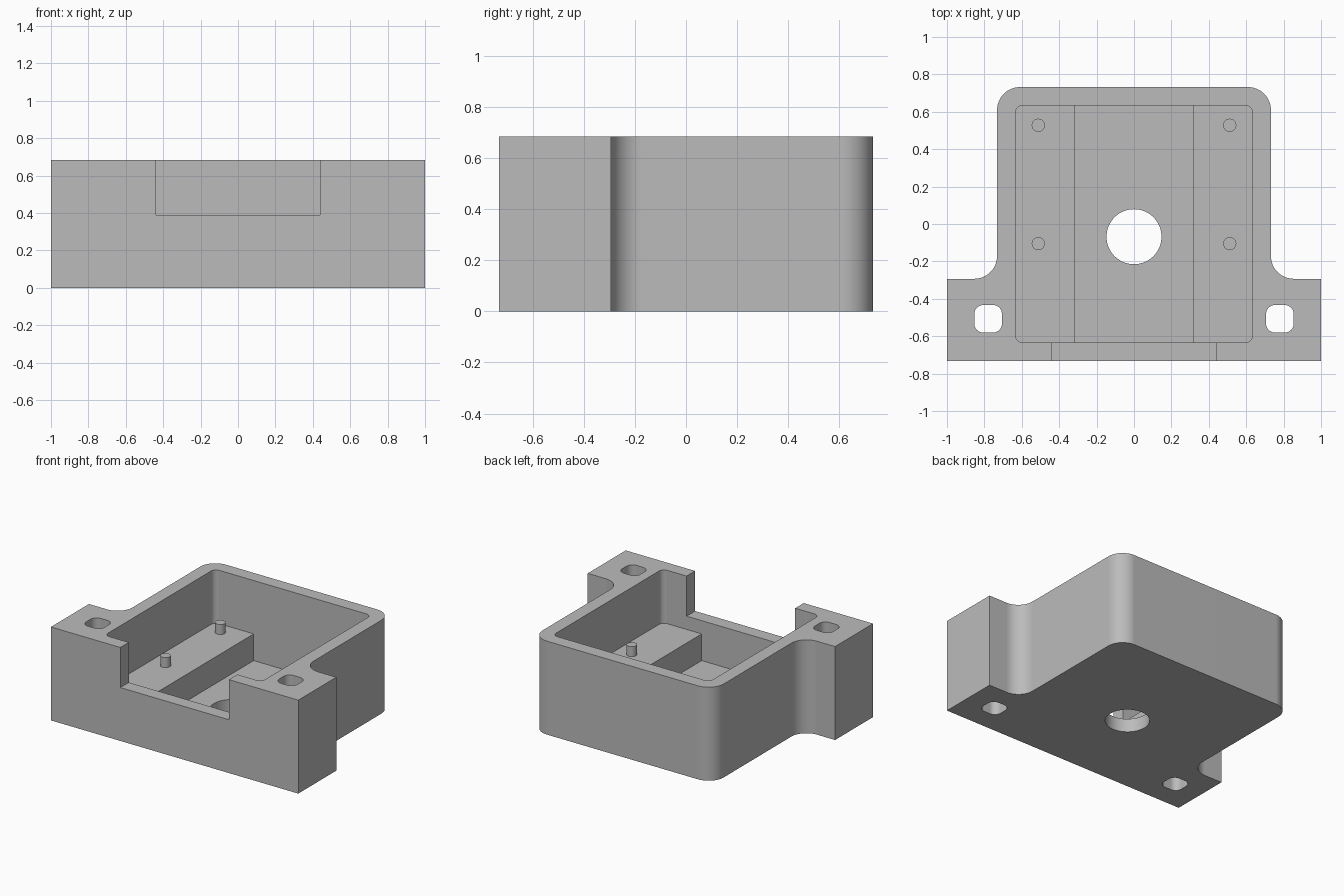
import bpy, bmesh, math
from mathutils import Vector

if "Cube" in bpy.data.objects:
    bpy.data.objects.remove(bpy.data.objects["Cube"], do_unlink=True)

# Key dimensions
HEIGHT, FLOOR, SHELF, NOTCH = 0.683, 0.098, 0.293, 0.39
OUTER, INNER, EAR_Y = 0.732, 0.634, -0.293
CHANNEL_X, NOTCH_X = 0.317, 0.439
ABOVE = HEIGHT + 0.1

grey = bpy.data.materials.new("grey_plastic")
grey.use_nodes = True
colour = (0.5, 0.5, 0.5, 1)
grey.diffuse_color = colour
grey.node_tree.nodes["Principled BSDF"].inputs["Base Color"].default_value = colour


def fillet(corners, steps=12):
    """Round the right-angled corners (x, y, radius) of an outline."""
    points = []
    for i, (x, y, r) in enumerate(corners):
        p = Vector((x, y))
        if r == 0:
            points.append(p)
            continue
        a = (Vector(corners[i - 1][:2]) - p).normalized() * r
        b = (Vector(corners[(i + 1) % len(corners)][:2]) - p).normalized() * r
        for s in range(steps + 1):
            t = math.pi / 2 * s / steps
            points.append(p + a * (1 - math.sin(t)) + b * (1 - math.cos(t)))
    return points


def rectangle(x0, x1, y0, y1, r=0):
    return fillet([(x0, y0, r), (x1, y0, r), (x1, y1, r), (x0, y1, r)])


def circle(x, y, r, sides=48):
    angles = [2 * math.pi * i / sides for i in range(sides)]
    return [Vector((x + r * math.cos(a), y + r * math.sin(a))) for a in angles]


def prism(name, outline, z0, z1):
    """Extrude a flat outline between two heights."""
    bm = bmesh.new()
    face = bm.faces.new([bm.verts.new((p.x, p.y, z0)) for p in outline])
    top = bmesh.ops.extrude_face_region(bm, geom=[face])["geom"]
    bmesh.ops.translate(bm, vec=(0, 0, z1 - z0),
                        verts=[v for v in top if isinstance(v, bmesh.types.BMVert)])
    bmesh.ops.recalc_face_normals(bm, faces=bm.faces)
    mesh = bpy.data.meshes.new(name)
    bm.to_mesh(mesh)
    bm.free()
    mesh.materials.append(grey)
    obj = bpy.data.objects.new(name, mesh)
    bpy.context.collection.objects.link(obj)
    return obj


def activate(obj):
    bpy.ops.object.select_all(action="DESELECT")
    obj.select_set(True)
    bpy.context.view_layer.objects.active = obj


def cut(target, outline, z0, z1):
    cutter = prism("cutter", outline, z0, z1)
    mod = target.modifiers.new("cut", "BOOLEAN")
    mod.operation, mod.solver, mod.object = "DIFFERENCE", "EXACT", cutter
    activate(target)
    bpy.ops.object.modifier_apply(modifier=mod.name)
    bpy.data.objects.remove(cutter, do_unlink=True)


# Housing with rounded back corners and filleted mounting ears
half = [(1, -OUTER, 0), (1, EAR_Y, 0), (OUTER, EAR_Y, 0.122), (OUTER, OUTER, 0.122)]
mirrored = [(-x, y, r) for x, y, r in reversed(half)]
housing = prism("housing", fillet(half + mirrored), 0, HEIGHT)

# Cavity down to the side shelves, then the deeper central channel
cut(housing, rectangle(-INNER, INNER, -INNER, INNER, 0.04), SHELF, ABOVE)
cut(housing, rectangle(-CHANNEL_X, CHANNEL_X, -INNER, INNER), FLOOR, SHELF + 0.05)

# Front wall notch and floor hole
cut(housing, rectangle(-NOTCH_X, NOTCH_X, -OUTER - 0.1, -INNER + 0.05), NOTCH, ABOVE)
cut(housing, circle(0, -0.068, 0.147, 64), -0.1, FLOOR + 0.1)

# Mounting slots through the ears
for side in (-1, 1):
    x, y, h = side * 0.78, -0.507, 0.074
    cut(housing, rectangle(x - h, x + h, y - h, y + h, 0.049), -0.1, ABOVE)

parts = [housing]

# Locating pins on the shelves
for side, label in ((-1, "right"), (1, "left")):
    for y, place in ((-0.105, "front"), (0.528, "back")):
        pin = prism(f"{place}_{label}_pin", circle(side * 0.512, y, 0.035, 32),
                    SHELF - 0.01, SHELF + 0.073)
        parts.append(pin)

# Smooth the rounded walls while keeping edges crisp
for obj in parts:
    activate(obj)
    bpy.ops.object.shade_smooth_by_angle(angle=math.radians(30))
    weighted = obj.modifiers.new("flat_faces", "WEIGHTED_NORMAL")
    weighted.keep_sharp = True
